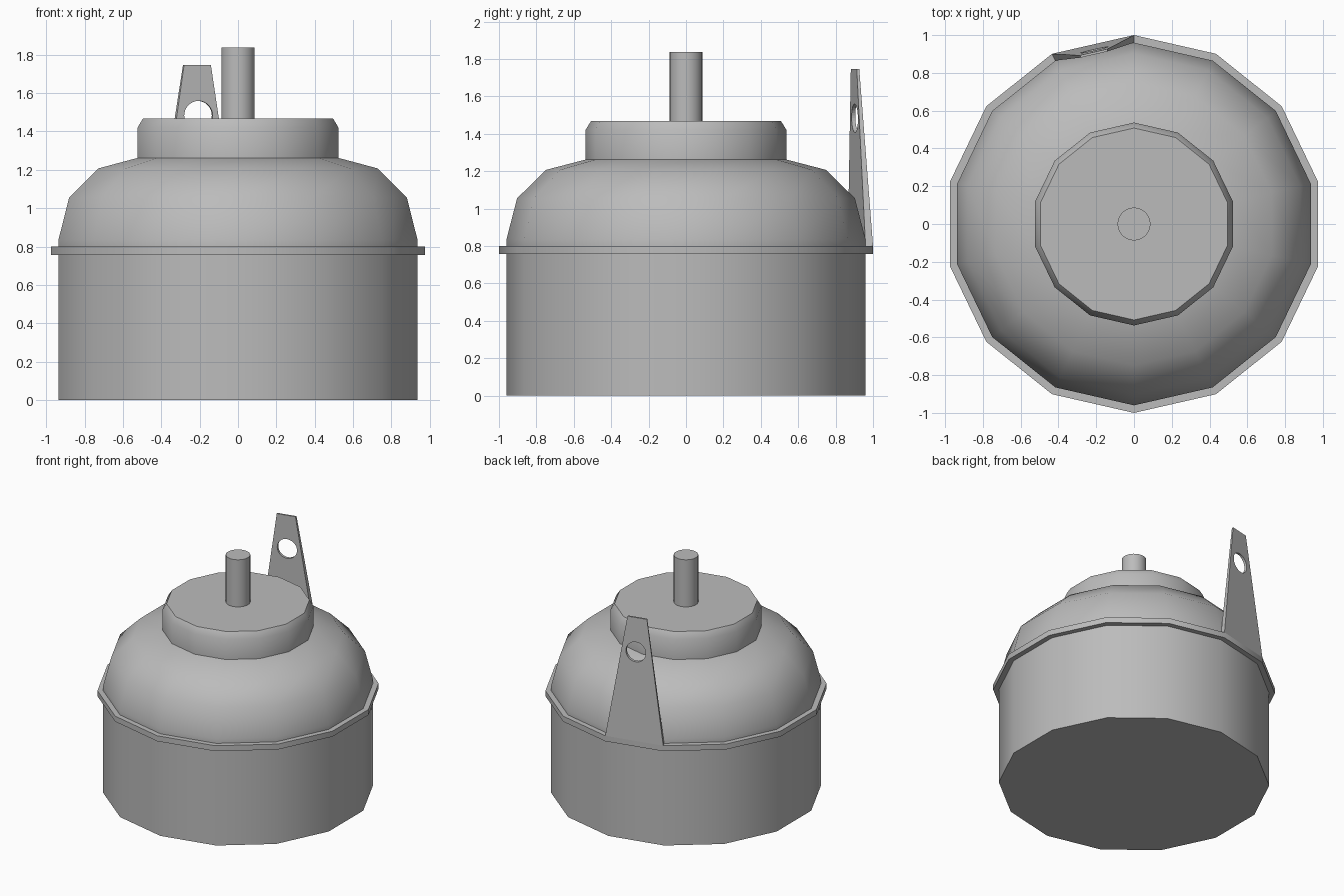
import bpy, bmesh, math
from mathutils import Vector

cube = bpy.data.objects.get("Cube")
if cube:
    bpy.data.objects.remove(cube)

SIDES = 14
GREY = (0.5, 0.5, 0.5, 1)
metal = bpy.data.materials.new("grey metal")
metal.use_nodes = True
metal.diffuse_color = GREY
metal.node_tree.nodes["Principled BSDF"].inputs["Base Color"].default_value = GREY


def add_object(name, bm, smooth=True):
    bmesh.ops.recalc_face_normals(bm, faces=bm.faces)
    mesh = bpy.data.meshes.new(name)
    bm.to_mesh(mesh)
    bm.free()
    mesh.materials.append(metal)
    obj = bpy.data.objects.new(name, mesh)
    bpy.context.collection.objects.link(obj)
    if smooth:
        bpy.ops.object.select_all(action='DESELECT')
        bpy.context.view_layer.objects.active = obj
        obj.select_set(True)
        bpy.ops.object.shade_smooth_by_angle(angle=math.radians(40))
    return obj


def lathe(name, profile, sides):
    """Stack rings of (radius, height), first corner on +y, capped at both ends."""
    bm = bmesh.new()
    turns = [math.pi / 2 + math.tau * i / sides for i in range(sides)]
    rings = [[bm.verts.new((r * math.cos(a), r * math.sin(a), z)) for a in turns]
             for r, z in profile]
    for low, high in zip(rings, rings[1:]):
        for i in range(sides):
            j = (i + 1) % sides
            bm.faces.new((low[i], low[j], high[j], high[i]))
    bm.faces.new(rings[0])
    bm.faces.new(rings[-1])
    return add_object(name, bm)


# Pot body with rim, domed shoulder and neck
lathe("pot_body", [(0.96, 0), (0.96, 0.757), (1, 0.757), (1, 0.8), (0.96, 0.8),
                   (0.96, 0.835), (0.903, 1.055), (0.748, 1.207), (0.537, 1.262),
                   (0.537, 1.42), (0.508, 1.468)], SIDES)

# Central post
lathe("top_post", [(0.087, 1.46), (0.087, 1.837)], 32)

# Tapered tab rising from one rim segment
bm = bmesh.new()
step = math.tau / SIDES
corners = [Vector((-r * math.sin(a), r * math.cos(a), 0.8))
           for r, a in ((1, 0), (1, step), (0.96, step), (0.96, 0))]
centre = sum(corners, Vector()) / 4
lean = Vector((0, -0.028, 0.947))
base = [bm.verts.new(c) for c in corners]
top = [bm.verts.new(centre + (c - centre) * 0.335 + lean) for c in corners]
bm.faces.new(base)
bm.faces.new(top)
for i in range(4):
    j = (i + 1) % 4
    bm.faces.new((base[i], base[j], top[j], top[i]))
tab = add_object("handle_tab", bm, smooth=False)

# Round hole through the tab
bpy.ops.mesh.primitive_cylinder_add(vertices=32, radius=0.076, depth=0.4,
                                    location=(-0.208, 0.91, 1.483),
                                    rotation=(math.pi / 2, 0, step / 2))
cutter = bpy.context.object
cutter.name = "tab_hole_cutter"
cutter.data.materials.append(metal)
cutter.hide_render = True
cutter.hide_viewport = True
hole = tab.modifiers.new("hole", 'BOOLEAN')
hole.operation = 'DIFFERENCE'
hole.solver = 'EXACT'
hole.object = cutter
